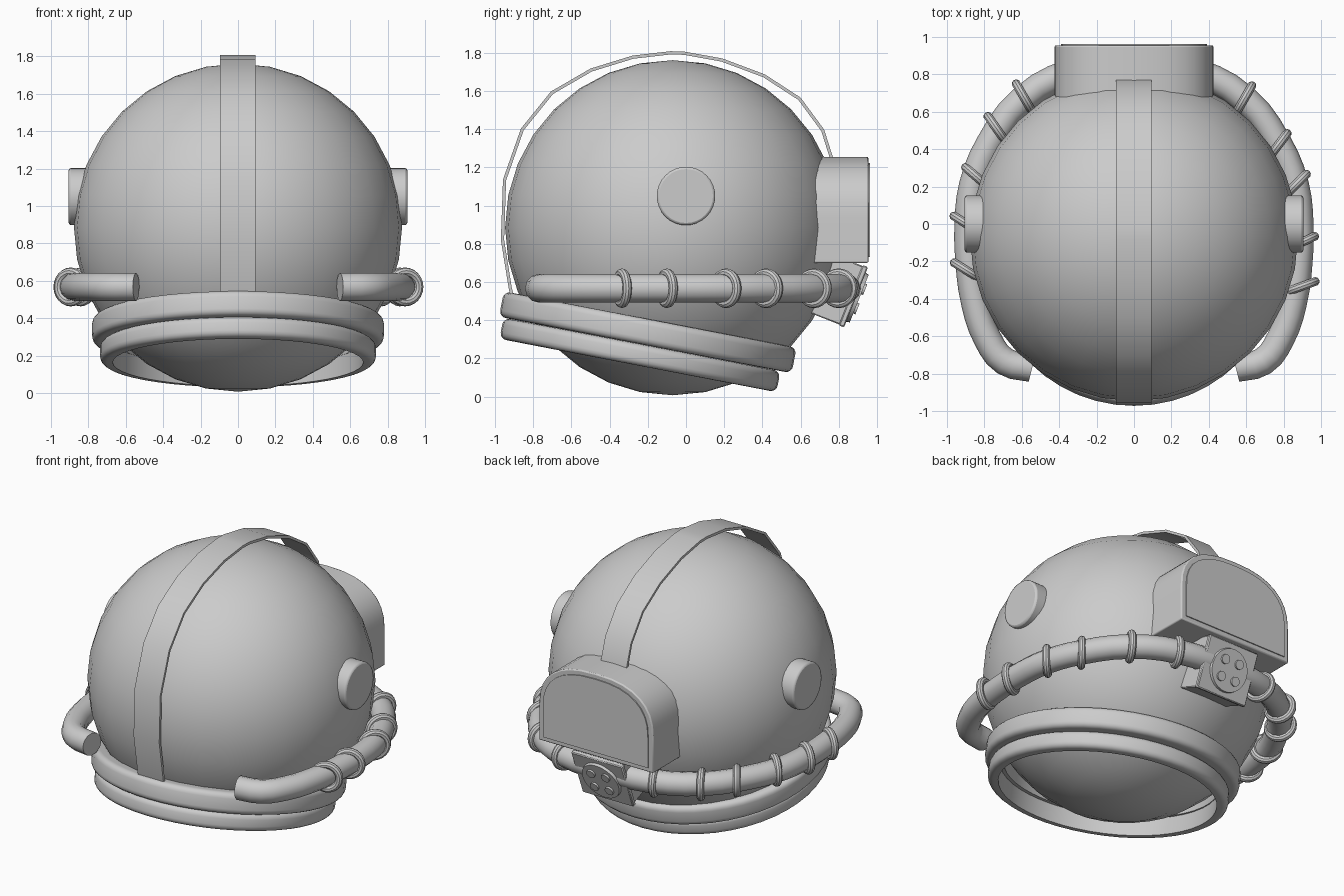
import bpy, bmesh, math
from mathutils import Vector, Matrix

if "Cube" in bpy.data.objects:
    bpy.data.objects.remove(bpy.data.objects["Cube"])


def finish(name, bm, matrix=None, angle=35):
    bmesh.ops.recalc_face_normals(bm, faces=bm.faces)
    me = bpy.data.meshes.new(name)
    bm.to_mesh(me)
    bm.free()
    ob = bpy.data.objects.new(name, me)
    bpy.context.collection.objects.link(ob)
    if matrix:
        ob.matrix_world = matrix
    bpy.context.view_layer.objects.active = ob
    for o in bpy.context.selected_objects:
        o.select_set(False)
    ob.select_set(True)
    bpy.ops.object.shade_smooth_by_angle(angle=math.radians(angle))
    return ob


def bevel(ob, width, segments=2):
    m = ob.modifiers.new("bevel", 'BEVEL')
    m.width, m.segments = width, segments
    m.limit_method, m.angle_limit = 'ANGLE', math.radians(40)


def extrude(name, pts, place, vec):
    """Closed outline placed in space by place(a, b), extruded along vec."""
    bm = bmesh.new()
    f = bm.faces.new([bm.verts.new(place(a, b)) for a, b in pts])
    r = bmesh.ops.extrude_face_region(bm, geom=[f])
    bmesh.ops.translate(bm, vec=vec, verts=[v for v in r['geom'] if isinstance(v, bmesh.types.BMVert)])
    return finish(name, bm)


def lathe(name, profile, matrix, steps=48):
    """Closed (radius, z) profile turned round the local z axis."""
    bm = bmesh.new()
    rows = [[bm.verts.new((r * math.cos(t), r * math.sin(t), z)) for r, z in profile]
            for t in (2 * math.pi * i / steps for i in range(steps))]
    n = len(profile)
    for i in range(steps):
        a, b = rows[i], rows[(i + 1) % steps]
        for j in range(n):
            k = (j + 1) % n
            bm.faces.new((a[j], b[j], b[k], a[k]))
    return finish(name, bm, matrix)


def disc(name, radius, depth, matrix, seg=32, taper=1.0):
    bm = bmesh.new()
    bmesh.ops.create_cone(bm, cap_ends=True, segments=seg, radius1=radius,
                          radius2=radius * taper, depth=depth)
    return finish(name, bm, matrix)


# Dome
bm = bmesh.new()
bmesh.ops.create_uvsphere(bm, u_segments=32, v_segments=16, radius=0.877)
finish("dome", bm, Matrix.Translation((0, -0.07, 0.884)), 60)

# Tilted collar rings with rounded edges
tilt = Matrix.Rotation(math.radians(-10.9), 4, 'X')


def collar(name, inner, outer, h, centre):
    c = 0.035
    prof = [(inner, -h), (inner, h)]
    for s in (1, -1):
        arc = [(outer - c + c * math.cos(t), s * (h - c + c * math.sin(t)))
               for t in (math.pi / 2 * i / 4 for i in range(5))]
        prof += arc[::-1] if s == 1 else arc
    lathe(name, prof, Matrix.Translation(centre) @ tilt)


collar("upper_collar", 0.66, 0.78, 0.068, (0, -0.2, 0.337))
collar("lower_collar", 0.67, 0.738, 0.056, (0, -0.241, 0.218))

# Crest strap standing off the dome
strap = [(-0.89, 0.42), (-0.927, 0.56), (-0.969, 0.82), (-0.958, 1.136), (-0.864, 1.403),
         (-0.707, 1.597), (-0.50, 1.717), (-0.28, 1.785), (-0.08, 1.808), (-0.01, 1.806),
         (0.19, 1.77), (0.414, 1.686), (0.60, 1.565), (0.723, 1.398), (0.77, 1.25), (0.80, 1.1)]
mid = Vector((-0.07, 0.9))
inner = [Vector(p) - (Vector(p) - mid).normalized() * 0.017 for p in reversed(strap)]
extrude("crest_strap", strap + [tuple(p) for p in inner],
        lambda a, b: (-0.097, a, b), (0.19, 0, 0))

# Side discs
for s, side in ((1, "right"), (-1, "left")):
    ob = disc(side + "_ear_disc", 0.153, 0.16,
              Matrix.Translation((s * 0.825, 0.0, 1.05)) @ Matrix.Rotation(s * math.pi / 2, 4, 'Y'))
    bevel(ob, 0.012)


# Rear housing: flat bottom, domed top
def arch(w, z0, zs, z1, n=16):
    pts = [(-w, z0), (w, z0)]
    for i in range(n + 1):
        t = math.pi * i / n
        c, s = math.cos(t), math.sin(t)
        pts.append((w * math.copysign(abs(c) ** 0.8, c), zs + (z1 - zs) * abs(s) ** 0.8))
    return pts


ob = extrude("rear_housing", arch(0.425, 0.70, 0.93, 1.255), lambda a, b: (a, 0.55, b), (0, 0.405, 0))
bevel(ob, 0.008)
extrude("rear_panel", arch(0.39, 0.73, 0.93, 1.222), lambda a, b: (a, 0.94, b), (0, 0.022, 0))

# Hose around the dome, open at the front
half = [(0.33, 0.81), (0.59, 0.67), (0.77, 0.43), (0.86, 0.21), (0.885, 0.0), (0.88, -0.2),
        (0.85, -0.42), (0.785, -0.61), (0.69, -0.735), (0.545, -0.77)]
path = [(-x, y) for x, y in reversed(half)] + [(0, 0.84)] + half
cu = bpy.data.curves.new("hose", 'CURVE')
cu.dimensions = '3D'
cu.bevel_depth, cu.bevel_resolution, cu.resolution_u = 0.075, 4, 3
cu.use_fill_caps = True
sp = cu.splines.new('BEZIER')
sp.bezier_points.add(len(path) - 1)
for p, (x, y) in zip(sp.bezier_points, path):
    p.co = (x, y, 0.567)
    p.handle_left_type = p.handle_right_type = 'AUTO'
hose = bpy.data.objects.new("hose", cu)
bpy.context.collection.objects.link(hose)

# Clamp rings on the hose: position and direction of the ring's diameter in plan
clamps = [(0.33, 0.80, 68), (0.59, 0.67, 60), (0.77, 0.42, 53), (0.865, 0.21, 45),
          (0.893, -0.1, 25), (0.893, -0.335, 20),
          (-0.33, 0.80, 112), (-0.59, 0.68, 120), (-0.735, 0.51, 125), (-0.84, 0.25, 139),
          (-0.895, 0.0, 148), (-0.893, -0.25, 148)]
circle = [(0.08 + 0.024 * math.cos(t), 0.024 * math.sin(t))
          for t in (2 * math.pi * i / 10 for i in range(10))]
for i, (x, y, a) in enumerate(clamps):
    m = (Matrix.Translation((x, y, 0.567)) @ Matrix.Rotation(math.radians(a), 4, 'Z')
         @ Matrix.Rotation(math.pi / 2, 4, 'X'))
    lathe("hose_clamp_%d" % (i + 1), circle, m, 24)

# Tilted connector box under the housing; local z points out of its face
n = Vector((0, 0.93, -0.37)).normalized()
up = Vector((0, -n.z, n.y))
face = Matrix((Vector((-1, 0, 0)), up, n)).transposed().to_4x4()
face.translation = (0, 0.89, 0.52)
for name, w, h, depth, z in (("connector_box", 0.36, 0.33, 0.22, -0.13),
                             ("connector_plate", 0.38, 0.34, 0.03, -0.015)):
    bm = bmesh.new()
    bmesh.ops.create_cube(bm, size=1)
    bmesh.ops.scale(bm, vec=(w, h, depth), verts=bm.verts)
    bevel(finish(name, bm, face @ Matrix.Translation((0, 0, z))), 0.006, 1)
disc("connector_dial", 0.14, 0.03, face @ Matrix.Translation((0, 0, 0.003)), 32, 0.96)
for i in range(4):
    t = math.pi / 4 + i * math.pi / 2
    disc("connector_button_%d" % (i + 1), 0.03, 0.03,
         face @ Matrix.Translation((0.077 * math.cos(t), 0.077 * math.sin(t), 0.015)), 16)
